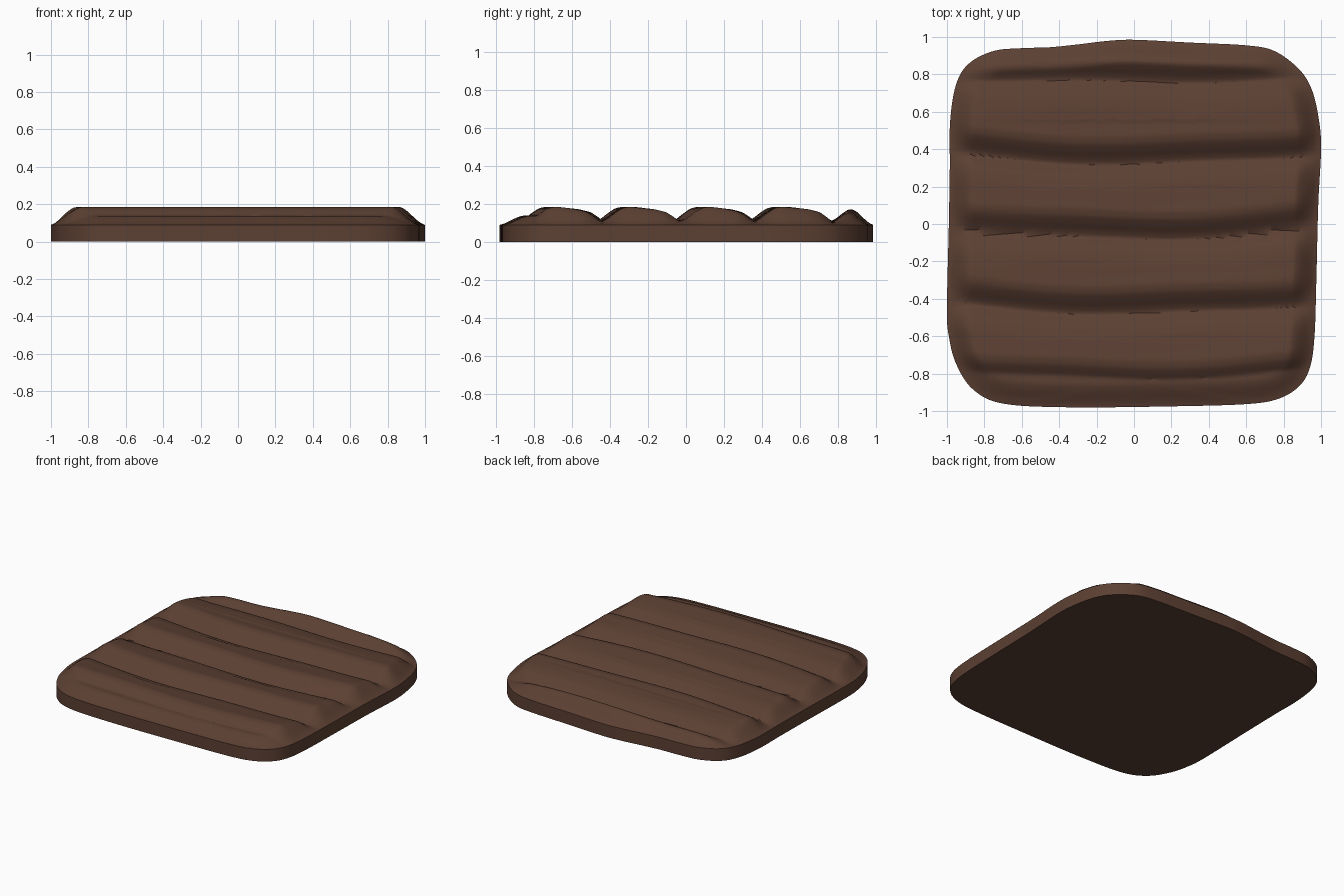
import bpy, bmesh, math
from mathutils import Vector, kdtree

if "Cube" in bpy.data.objects:
    bpy.data.objects.remove(bpy.data.objects["Cube"])

RIM = 0.09          # height of the vertical side wall
RINGS, STEPS = 80, 11

# plan outline, clockwise from the middle of the back edge
OUTLINE = [(0, .985), (.3, .97), (.6, .955), (.75, .925), (.88, .83), (.95, .72),
           (.988, .56), (1, .4), (.985, .1), (.975, -.3), (.965, -.6), (.94, -.77),
           (.88, -.87), (.77, -.935), (.6, -.963), (.2, -.975), (-.35, -.98),
           (-.7, -.96), (-.86, -.885), (-.95, -.75), (-.99, -.6), (-1, -.45),
           (-.99, 0), (-.985, .3), (-.983, .55), (-.95, .75), (-.88, .86),
           (-.75, .925), (-.6, .94), (-.45, .945), (-.3, .96), (-.15, .978)]

# height of one wave, from groove to groove, front to back
WAVE = [(0, .105), (.035, .122), (.07, .15), (.11, .177), (.15, .186), (.2, .18),
        (.27, .172), (.33, .157), (.37, .13), (.4, .105)]


def spline(p0, p1, p2, p3, t):
    return 0.5 * (2 * p1 + (p2 - p0) * t + (2 * p0 - 5 * p1 + 4 * p2 - p3) * t * t
                  + (3 * p1 - p0 - 3 * p2 + p3) * t ** 3)


def wave(t):
    for (a, za), (b, zb) in zip(WAVE, WAVE[1:]):
        if t <= b:
            u = (t - a) / (b - a)
            return za + (zb - za) * u
    return WAVE[-1][1]


def smooth_wave(t):
    return sum(wave((t + k * 0.008) % 0.4) for k in (-1, 0, 1)) / 3


pts = [Vector(p) for p in OUTLINE]
n = len(pts)
edge = [spline(pts[i - 1], pts[i], pts[(i + 1) % n], pts[(i + 2) % n], k / STEPS)
        for i in range(n) for k in range(STEPS)]
m = len(edge)

tree = kdtree.KDTree(m)
for i, p in enumerate(edge):
    tree.insert((p.x, p.y, 0), i)
tree.balance()


def height(x, y):
    # grooves sag toward the front in the middle of the slab
    sag = 0.055 * (1 - x * x) * (1 if y < 0.55 else 0.3)
    sag += 0.008 * math.sin(5 * x + 3 * round(y / 0.4))
    t = y + sag + 0.425
    if t < -0.2:                       # front wave has no groove before it
        t = max(t, -0.345)
    z = smooth_wave(t % 0.4)
    d = tree.find((x, y, 0))[2]
    u = min(1, d / 0.125)
    f = 0.45 * u + 0.55 * u * u * (3 - 2 * u)
    return RIM + (z - RIM) * f


bm = bmesh.new()
bottom = [bm.verts.new((p.x, p.y, 0)) for p in edge]
bm.faces.new(bottom)
previous = bottom
# side wall, then rings running inward over the wavy top
for r in range(RINGS):
    s = 1 - r / RINGS
    ring = []
    for p in edge:
        x, y = p.x * s, p.y * s
        ring.append(bm.verts.new((x, y, RIM if r == 0 else height(x, y))))
    for i in range(m):
        j = (i + 1) % m
        bm.faces.new((previous[i], previous[j], ring[j], ring[i]))
    previous = ring
centre = bm.verts.new((0, 0, height(0, 0)))
for i in range(m):
    bm.faces.new((previous[i], previous[(i + 1) % m], centre))
bmesh.ops.recalc_face_normals(bm, faces=bm.faces)

mesh = bpy.data.meshes.new("wavy_slab")
bm.to_mesh(mesh)
bm.free()
slab = bpy.data.objects.new("wavy_slab", mesh)
bpy.context.collection.objects.link(slab)

brown = bpy.data.materials.new("dark brown")
brown.diffuse_color = (0.107, 0.051, 0.033, 1)
brown.use_nodes = True
brown.node_tree.nodes["Principled BSDF"].inputs["Base Color"].default_value = brown.diffuse_color
mesh.materials.append(brown)

bpy.context.view_layer.objects.active = slab
slab.select_set(True)
bpy.ops.object.shade_smooth_by_angle(angle=math.radians(35))
